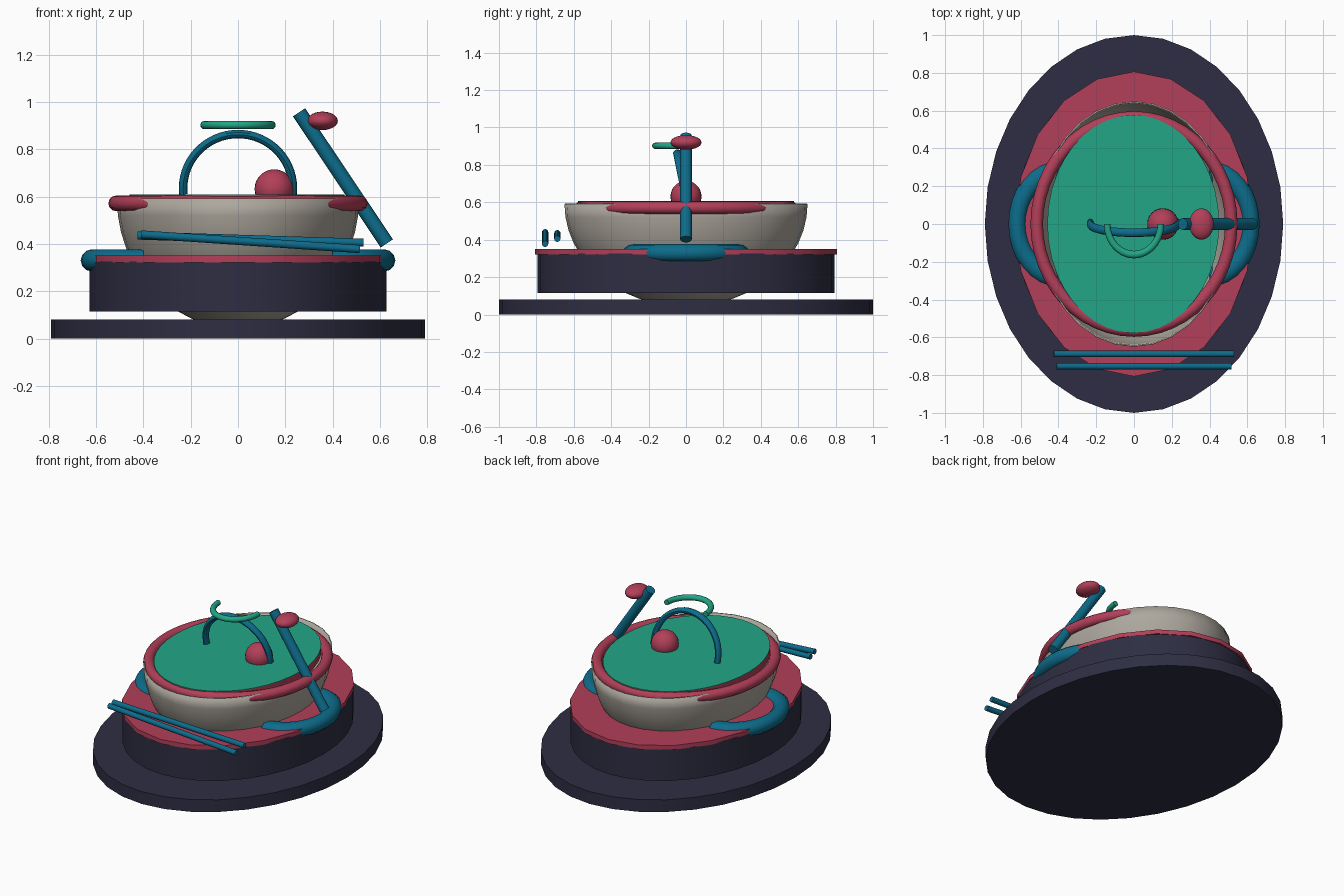
import bpy, bmesh, math
from mathutils import Vector, Matrix

if "Cube" in bpy.data.objects:
    bpy.data.objects.remove(bpy.data.objects["Cube"])

def material(name, rgb):
    m = bpy.data.materials.new(name)
    m.diffuse_color = (*rgb, 1)
    m.use_nodes = True
    m.node_tree.nodes["Principled BSDF"].inputs["Base Color"].default_value = m.diffuse_color
    return m

NAVY = material("dark navy", (0.027, 0.027, 0.056))
RED = material("crimson", (0.45, 0.05, 0.10))
TEAL = material("deep teal", (0.004, 0.15, 0.26))
GREEN = material("jade green", (0.016, 0.38, 0.24))
GREY = material("warm grey", (0.42, 0.39, 0.34))

def finish(name, bm, mat, smooth=True):
    bmesh.ops.recalc_face_normals(bm, faces=bm.faces)
    me = bpy.data.meshes.new(name)
    bm.to_mesh(me)
    bm.free()
    ob = bpy.data.objects.new(name, me)
    bpy.context.collection.objects.link(ob)
    me.materials.append(mat)
    if smooth:
        bpy.ops.object.select_all(action='DESELECT')
        ob.select_set(True)
        bpy.context.view_layer.objects.active = ob
        bpy.ops.object.shade_smooth_by_angle(angle=math.radians(35))
    return ob

def disc(name, rx, ry, z0, z1, mat, n=32, x=0.0):
    """Upright elliptical cylinder."""
    bm = bmesh.new()
    bmesh.ops.create_cone(bm, cap_ends=True, segments=n, radius1=1, radius2=1, depth=1,
        matrix=Matrix.Translation((x, 0, (z0 + z1) / 2)) @ Matrix.Diagonal((rx, ry, z1 - z0, 1)))
    return finish(name, bm, mat)

def ball(name, centre, radii, mat):
    bm = bmesh.new()
    bmesh.ops.create_uvsphere(bm, u_segments=24, v_segments=14, radius=1,
        matrix=Matrix.Translation(centre) @ Matrix.Diagonal((*radii, 1)))
    return finish(name, bm, mat)

def rod(name, a, b, r, mat, n=12):
    """Straight round stick between two points."""
    a, b = Vector(a), Vector(b)
    bm = bmesh.new()
    rot = (b - a).to_track_quat('Z', 'Y').to_matrix().to_4x4()
    bmesh.ops.create_cone(bm, cap_ends=True, segments=n, radius1=r, radius2=r,
        depth=(b - a).length, matrix=Matrix.Translation((a + b) / 2) @ rot)
    return finish(name, bm, mat)

def arc_tube(name, major, minor, start, end, place, mat, n=32, sides=12):
    """Round tube swept along an arc in its local XY plane, then placed by a matrix."""
    closed = abs(end - start) >= 360
    bm = bmesh.new()
    rings = []
    for i in range(n if closed else n + 1):
        a = math.radians(start + (end - start) * i / n)
        ring = []
        for j in range(sides):
            b = math.tau * j / sides
            r = major + minor * math.cos(b)
            p = Vector((r * math.cos(a), r * math.sin(a), minor * math.sin(b)))
            ring.append(bm.verts.new(place @ p))
        rings.append(ring)
    pairs = list(zip(rings, rings[1:])) + ([(rings[-1], rings[0])] if closed else [])
    for p, q in pairs:
        for j in range(sides):
            k = (j + 1) % sides
            bm.faces.new((p[j], p[k], q[k], q[j]))
    if not closed:
        bm.faces.new(rings[0])
        bm.faces.new(rings[-1])
    return finish(name, bm, mat)

# stacked oval base, drum and tray
disc("base", 0.79, 1.0, 0, 0.08, NAVY)
disc("drum", 0.628, 0.795, 0.115, 0.325, NAVY)
disc("tray", 0.63, 0.807, 0.322, 0.35, RED, n=20)

# open half-ellipsoid bowl
bm = bmesh.new()
bmesh.ops.create_uvsphere(bm, u_segments=32, v_segments=24, radius=1)
bmesh.ops.delete(bm, geom=[v for v in bm.verts if v.co.z > 0.01], context='VERTS')
bmesh.ops.transform(bm, verts=bm.verts,
    matrix=Matrix.Translation((0, 0, 0.592)) @ Matrix.Diagonal((0.512, 0.65, 0.55, 1)))
bowl = finish("bowl", bm, GREY)
shell = bowl.modifiers.new("wall", 'SOLIDIFY')
shell.thickness = 0.008
shell.offset = -1

# rim ring and filling
arc_tube("rim_ring", 0.515, 0.033, 0, 360,
         Matrix.Translation((0, 0, 0.571)) @ Matrix.Diagonal((1, 1.09, 1, 1)), RED, n=48)
disc("filling", 0.455, 0.577, 0.56, 0.604, RED, n=40, x=-0.004)
disc("filling_top", 0.455, 0.577, 0.604, 0.608, GREEN, n=40, x=-0.004)

# side handles
for side, label in ((1, "right"), (-1, "left")):
    arc_tube(label + "_handle", 0.218, 0.047, -90, 90,
             Matrix.Translation((0.4 * side, 0, 0.33)) @ Matrix.Diagonal((side, 1.27, 1, 1)),
             TEAL, n=16)

# leaning arch and the small open loop on top of it
arc_tube("arch", 0.232, 0.018, -6, 186,
         Matrix.Translation((0, 0, 0.635)) @ Matrix.Diagonal((1, 1.27, 1, 1))
         @ Matrix.Rotation(math.radians(90 + 9), 4, 'X'), TEAL)
arc_tube("top_loop", 0.142, 0.0175, 180, 360,
         Matrix.Translation((0, 0, 0.902)) @ Matrix.Diagonal((1, 1.14, 1, 1)), GREEN, n=24)

# round topping, ladle and its knob
ball("topping", (0.153, 0, 0.632), (0.083, 0.083, 0.083), RED)
rod("ladle_stick", (0.258, 0, 0.956), (0.629, 0, 0.402), 0.031, TEAL)
ball("ladle_knob", (0.357, 0, 0.92), (0.065, 0.083, 0.039), RED)

# pair of eating sticks
rod("back_stick", (-0.425, -0.688, 0.435), (0.53, -0.688, 0.405), 0.017, TEAL)
rod("front_stick", (-0.41, -0.753, 0.44), (0.515, -0.753, 0.378), 0.017, TEAL)
